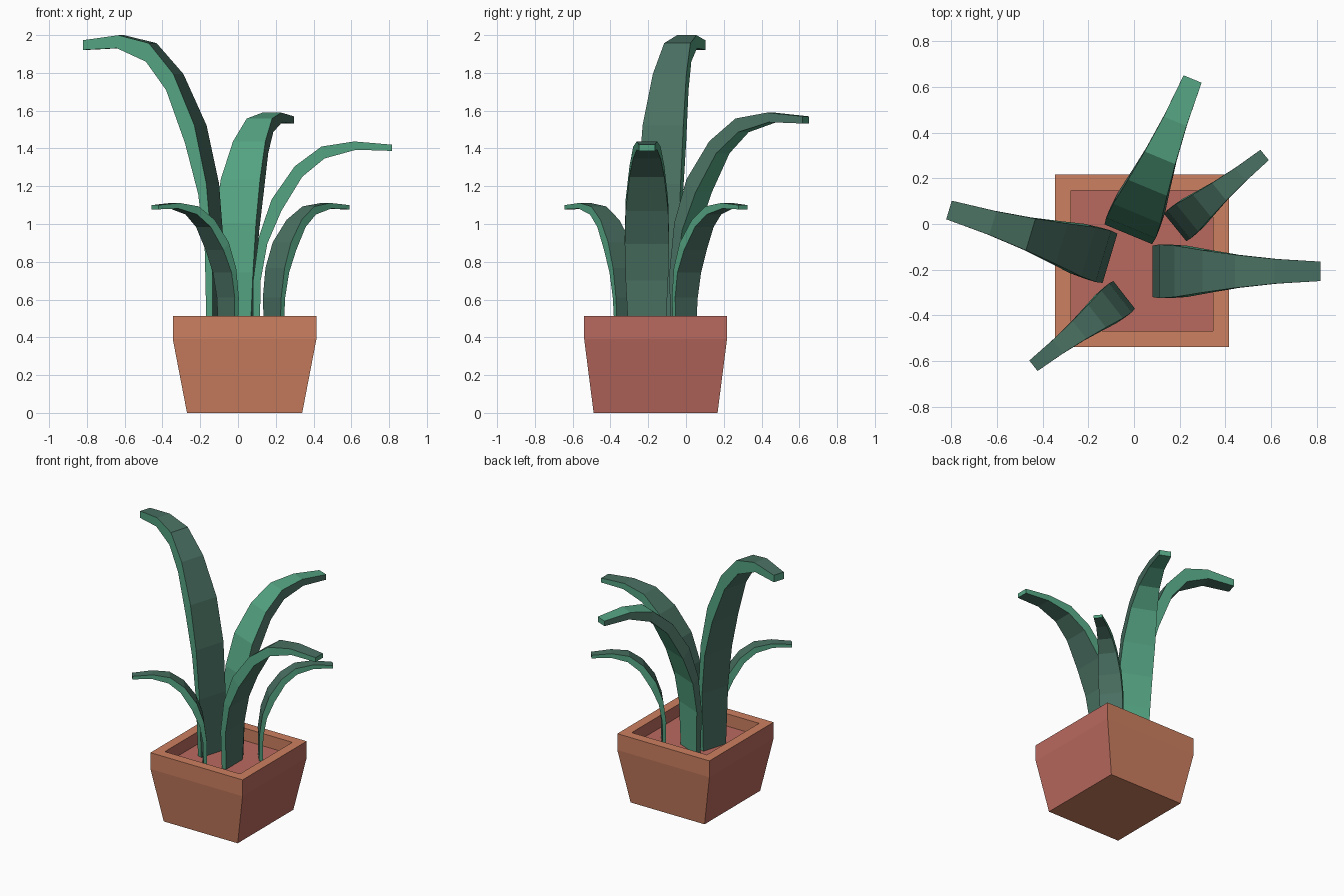
import bpy, bmesh, math
from mathutils import Matrix

if "Cube" in bpy.data.objects:
    bpy.data.objects.remove(bpy.data.objects["Cube"])


def material(name, rgb):
    m = bpy.data.materials.new(name)
    m.diffuse_color = (*rgb, 1)
    m.use_nodes = True
    m.node_tree.nodes["Principled BSDF"].inputs["Base Color"].default_value = m.diffuse_color
    return m


orange = material("terracotta_orange", (0.604, 0.214, 0.116))
pink = material("terracotta_pink", (0.49, 0.144, 0.113))
bright = material("bright_green", (0.089, 0.367, 0.223))
grey = material("grey_green", (0.068, 0.163, 0.122))

SOIL = 0.42


def finish(name, bm, mats):
    bmesh.ops.recalc_face_normals(bm, faces=bm.faces)
    me = bpy.data.meshes.new(name)
    bm.to_mesh(me)
    bm.free()
    for m in mats:
        me.materials.append(m)
    ob = bpy.data.objects.new(name, me)
    bpy.context.collection.objects.link(ob)
    return ob


def bridge(bm, a, b):
    n = len(a)
    return [bm.faces.new((a[i], a[(i + 1) % n], b[(i + 1) % n], b[i])) for i in range(n)]


# Square pot: rings of (half x, half y, z) from the base, over the rim, to the soil
cx, cy = 0.035, -0.161
rings = [(0.305, 0.328, 0), (0.38, 0.378, 0.39), (0.38, 0.378, 0.512),
         (0.31, 0.308, 0.512), (0.31, 0.308, SOIL)]
bm = bmesh.new()
loops = [[bm.verts.new((cx + sx * hx, cy + sy * hy, z))
          for sx, sy in ((-1, -1), (1, -1), (1, 1), (-1, 1))] for hx, hy, z in rings]
for a, b in zip(loops, loops[1:]):
    bridge(bm, a, b)
bm.faces.new(loops[0][::-1])
soil = bm.faces.new(loops[-1])
bm.normal_update()
for f in bm.faces:
    f.material_index = 1 if f is soil or abs(f.normal.x) > 0.5 else 0
finish("pot", bm, [orange, pink])

# Leaf side profile: inner (r, z), outer (r, z), width
PROFILE = [
    ((0.0, 0.0), (0.035, 0.0), 0.195),
    ((0.0, 0.28), (0.04, 0.28), 0.225),
    ((0.03, 0.51), (0.075, 0.475), 0.235),
    ((0.098, 0.71), (0.15, 0.65), 0.225),
    ((0.22, 0.885), (0.26, 0.83), 0.185),
    ((0.362, 0.99), (0.378, 0.927), 0.145),
    ((0.535, 1.017), (0.545, 0.973), 0.108),
    ((0.735, 1.0), (0.735, 0.967), 0.085),
]


def leaf(name, x, y, angle, scale, height, broad, side):
    bm = bmesh.new()
    secs = []
    for (ri, zi), (ro, zo), w in PROFILE:
        h = w / 2
        secs.append([bm.verts.new(p) for p in
                     ((ri, -h, zi), (ri, h, zi), (ro, h, zo), (ro, -h, zo))])
    for a, b in zip(secs, secs[1:]):
        for i, f in enumerate(bridge(bm, a, b)):
            f.material_index = i % 2      # 0 broad faces, 1 narrow sides
    for s in (secs[0], secs[-1]):
        bm.faces.new(s).material_index = 0 if broad is bright else 1
    m = (Matrix.Translation((x, y, SOIL)) @ Matrix.Rotation(math.radians(angle), 4, 'Z')
         @ Matrix.Diagonal((scale, scale, height, 1)))
    bm.transform(m)
    finish(name, bm, [broad, side])


# Three big leaves and two small ones; the back leaf swaps its two greens
leaf("tall_left_leaf", -0.105, -0.15, 163.3, 1.0, 1.553, grey, bright)
leaf("right_leaf", 0.08, -0.207, 0, 1.0, 1.0, grey, bright)
leaf("back_leaf", -0.025, -0.045, 67.5, 1.0, 1.15, bright, grey)
leaf("small_front_leaf", -0.043, -0.31, 218, 0.685, 0.68, grey, bright)
leaf("small_back_leaf", 0.18, -0.015, 39, 0.685, 0.68, grey, bright)
